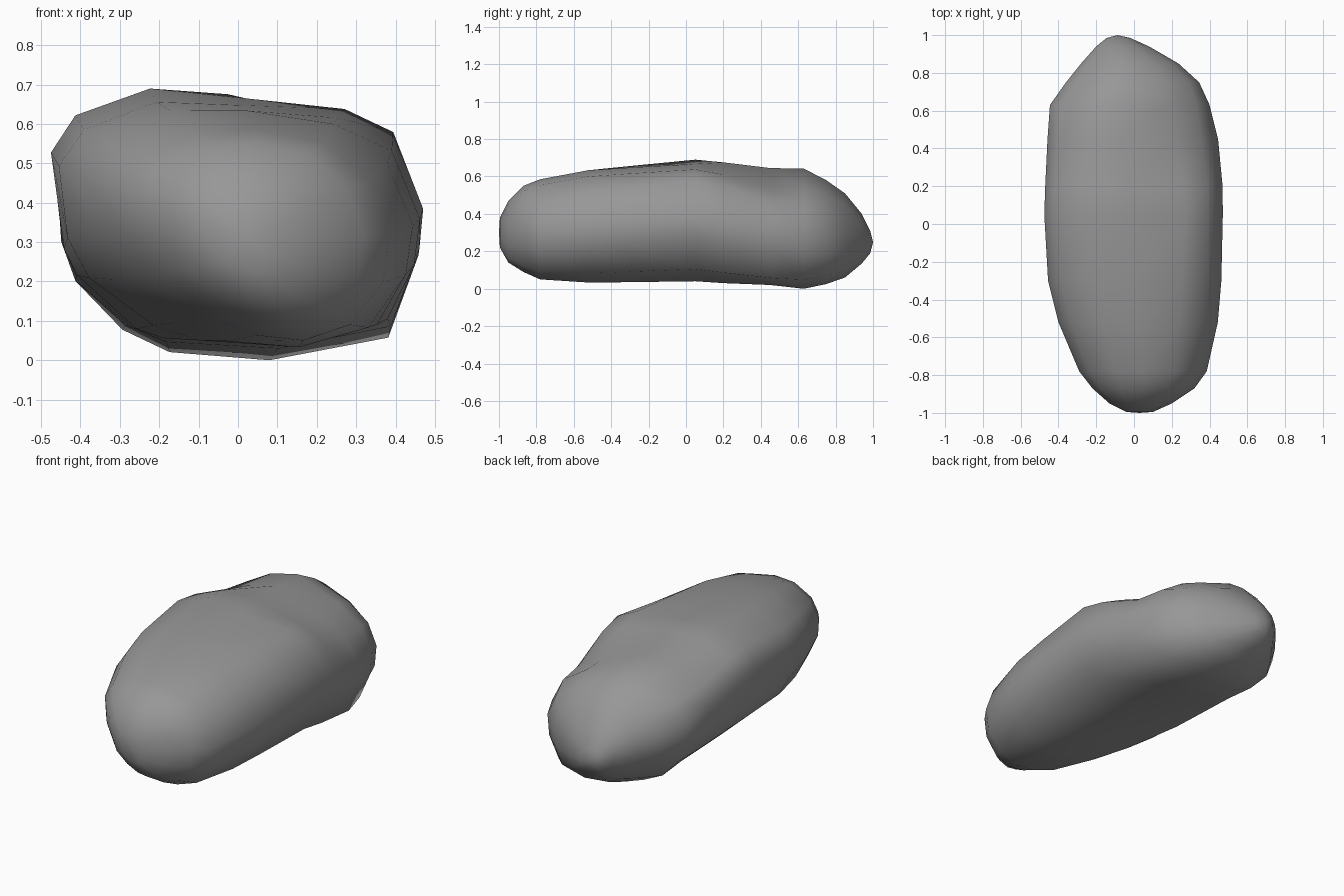
import bpy, bmesh
from mathutils import Vector

if "Cube" in bpy.data.objects:
    bpy.data.objects.remove(bpy.data.objects["Cube"])

# Normalised cross-sections (x, z in -1..1), keyed by position along the length
PROFILES = [
    # front end
    (-.75, [(-1, .42), (-.85, .72), (-.45, .97), (0, 1), (.5, .88), (.85, .5), (1, .0),
            (.95, -.45), (.7, -.85), (.35, -1), (0, -.95), (-.4, -.76), (-.8, -.42), (-.98, .05)]),
    # middle
    (.05, [(-1, .5), (-.87, .79), (-.47, 1), (0, .93), (.57, .84), (.83, .66), (.99, .06),
           (.97, -.25), (.8, -.8), (.22, -1), (-.4, -.95), (-.54, -.88), (-.86, -.46), (-.93, -.25)]),
    # dip on the right shoulder
    (.45, [(-1, .35), (-.87, .65), (-.5, .88), (-.15, 1), (.5, .62), (.8, .42), (1, .0),
           (.97, -.35), (.86, -.88), (.22, -1), (-.38, -.95), (-.62, -.78), (-.9, -.42), (-.98, -.1)]),
    # back end
    (.7, [(-1, .25), (-.85, .6), (-.5, .88), (-.1, 1), (.5, .74), (.85, .42), (1, .0),
          (.97, -.42), (.8, -.84), (.25, -1), (-.35, -.93), (-.65, -.75), (-.9, -.4), (-1, -.05)]),
]

# Stations along the rock: y, left x, right x, bottom z, top z
STATIONS = [
    (-.995, -.04, .10, .22, .38),
    (-.95, -.13, .20, .14, .47),
    (-.87, -.22, .32, .09, .55),
    (-.78, -.29, .385, .05, .585),
    (-.52, -.40, .445, .033, .64),
    (-.30, -.455, .465, .035, .66),
    (.05, -.475, .475, .04, .69),
    (.20, -.47, .472, .03, .69),
    (.45, -.458, .445, .02, .645),
    (.63, -.445, .40, .0, .642),
    (.75, -.36, .345, .025, .58),
    (.85, -.28, .235, .06, .51),
    (.94, -.20, .08, .135, .40),
    (.985, -.145, -.02, .19, .31),
]


def section(y):
    """Blend the neighbouring profiles at position y."""
    y = max(PROFILES[0][0], min(PROFILES[-1][0], y))
    for (ya, pa), (yb, pb) in zip(PROFILES, PROFILES[1:]):
        if y <= yb:
            t = (y - ya) / (yb - ya)
            return [Vector(a).lerp(Vector(b), t) for a, b in zip(pa, pb)]


# Boulder body lofted through the stations
bm = bmesh.new()
rings = []
for y, x0, x1, z0, z1 in STATIONS:
    rings.append([bm.verts.new(((x0 + x1) / 2 + p.x * (x1 - x0) / 2, y,
                                (z0 + z1) / 2 + p.y * (z1 - z0) / 2))
                  for p in section(y)])
n = len(rings[0])
for a, b in zip(rings, rings[1:]):
    for i in range(n):
        j = (i + 1) % n
        bm.faces.new((a[i], a[j], b[j], b[i]))

# Rounded end tips
for ring, y in ((rings[0], -1.0), (rings[-1], 1.0)):
    c = sum((v.co for v in ring), Vector()) / n
    c.y = y
    tip = bm.verts.new(c)
    for i in range(n):
        bm.faces.new((ring[i], ring[(i + 1) % n], tip))

bmesh.ops.recalc_face_normals(bm, faces=bm.faces)
for f in bm.faces:
    f.smooth = True
mesh = bpy.data.meshes.new("boulder")
bm.to_mesh(mesh)
bm.free()

# Dark stone colour
stone = bpy.data.materials.new("stone")
stone.diffuse_color = (.31, .31, .31, 1)
stone.use_nodes = True
stone.node_tree.nodes["Principled BSDF"].inputs["Base Color"].default_value = stone.diffuse_color
mesh.materials.append(stone)
bpy.context.collection.objects.link(bpy.data.objects.new("boulder", mesh))
